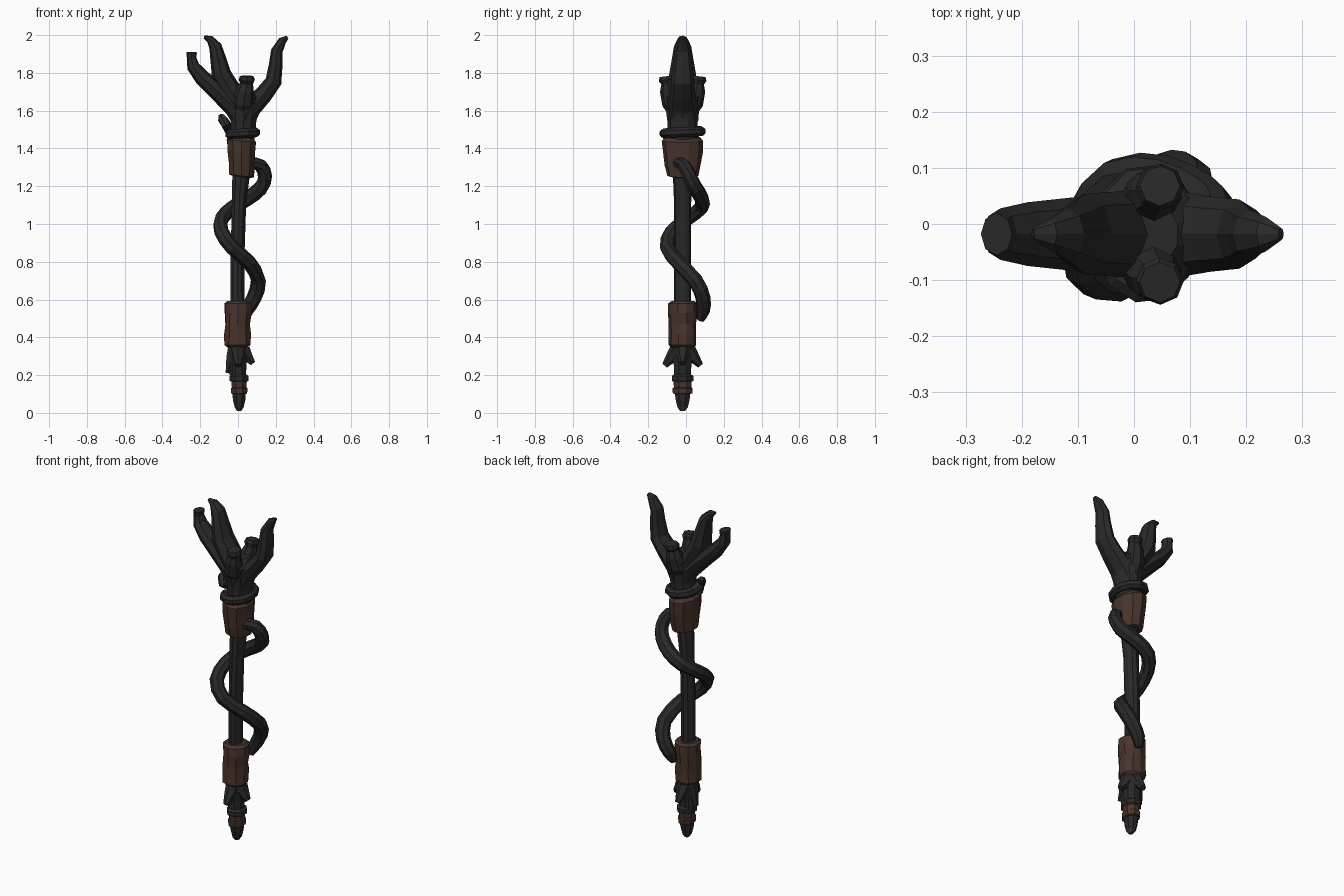
import bpy, bmesh, math, random
from mathutils import Vector

random.seed(4)


def material(name, rgb):
    m = bpy.data.materials.new(name)
    m.diffuse_color = (*rgb, 1)
    return m


BARK = material("charcoal bark", (0.022, 0.022, 0.022))
LEATHER = material("brown leather", (0.066, 0.034, 0.025))


def skin(name, rings, mats):
    """Bridge a list of equal-sized rings, cap both ends, flat shaded."""
    bm = bmesh.new()
    loops = [[bm.verts.new(p) for p in ring] for ring in rings]
    n = len(loops[0])
    for a, b in zip(loops, loops[1:]):
        for i in range(n):
            bm.faces.new((a[i], a[(i + 1) % n], b[(i + 1) % n], b[i]))
    bm.faces.new(loops[0][::-1])
    bm.faces.new(loops[-1])
    bmesh.ops.recalc_face_normals(bm, faces=bm.faces)
    me = bpy.data.meshes.new(name)
    bm.to_mesh(me)
    bm.free()
    for m in mats:
        me.materials.append(m)
    ob = bpy.data.objects.new(name, me)
    bpy.context.collection.objects.link(ob)
    return ob


def loft(name, sections, mats, sides=10, jitter=0.0, slant=0.0):
    """Horizontal oval sections (x, y, z, rx, ry)."""
    rings = []
    for x, y, z, rx, ry in sections:
        ring = []
        for i in range(sides):
            a = math.tau * (i + 0.5) / sides
            k = 1 + random.uniform(-jitter, jitter)
            ring.append(Vector((x + rx * k * math.cos(a), y + ry * k * math.sin(a),
                                z - slant * math.cos(a))))
        rings.append(ring)
    return skin(name, rings, mats)


def tube(name, path, wide=1.0, sides=8, smooth=False):
    """Tapered tube along points (x, y, z, radius); wide stretches it in y."""
    pts = [Vector(p) for p in path]
    if smooth:  # Catmull-Rom midpoints
        ext = [pts[0]] + pts + [pts[-1]]
        out = []
        for i in range(1, len(pts)):
            out += [ext[i], (9 * (ext[i] + ext[i + 1]) - ext[i - 1] - ext[i + 2]) / 16]
        pts = out + [pts[-1]]
    pos = [p.to_3d() for p in pts]
    u = Vector((0, 1, 0))
    rings = []
    for i, p in enumerate(pos):
        t = (pos[min(i + 1, len(pos) - 1)] - pos[max(i - 1, 0)]).normalized()
        u = (u - t * u.dot(t)).normalized()
        v = t.cross(u)
        r = pts[i].w
        rings.append([p + u * (math.cos(math.tau * k / sides) * r * wide)
                      + v * (math.sin(math.tau * k / sides) * r) for k in range(sides)])
    return skin(name, rings, [BARK])


Y = -0.018  # depth of the staff axis

# Shaft flaring into the neck below the prongs
loft("shaft", [(-0.002, Y, 0.20, .045, .045), (-0.003, Y, 0.40, .04, .045),
               (-0.003, Y, 0.80, .038, .045), (0.005, Y, 1.10, .04, .045),
               (0.018, Y, 1.28, .05, .052), (0.025, Y, 1.45, .066, .08),
               (0.03, Y, 1.54, .07, .08), (0.032, Y, 1.60, .08, .088),
               (0.035, Y, 1.67, .088, .10), (0.03, Y, 1.71, .05, .06)], [BARK])

# Leather wraps
loft("lower_wrap", [(-.003, Y, .345, .055, .06), (-.003, Y, .36, .073, .074),
                    (0, Y, .42, .074, .075), (-.003, Y, .47, .07, .073),
                    (0, Y, .53, .074, .075), (0, Y, .58, .072, .075),
                    (-.002, Y, .592, .058, .06)], [LEATHER], 10, .05)
loft("upper_wrap", [(.016, Y, 1.25, .052, .06), (.018, Y, 1.255, .068, .082),
                    (.019, Y, 1.31, .072, .095), (.018, Y, 1.38, .076, .106),
                    (.018, Y, 1.44, .08, .11), (.02, Y, 1.46, .066, .09)],
     [LEATHER], 10, .03, .008)

# Pointed foot with bark and leather bands, coloured by height
foot = loft("foot", [(.006, Y, 0.01, .012, .014), (.006, Y, .03, .026, .03),
                     (.006, Y, .07, .036, .04), (.006, Y, .10, .038, .044),
                     (.006, Y, .103, .046, .056), (.006, Y, .13, .048, .058),
                     (.006, Y, .135, .042, .05), (.006, Y, .165, .044, .052),
                     (.006, Y, .17, .054, .062), (.006, Y, .195, .054, .062),
                     (.004, Y, .205, .042, .048), (.002, Y, .25, .046, .05),
                     (0, Y, .33, .052, .068), (0, Y, .355, .05, .06)],
            [BARK, LEATHER], 8)
for f in foot.data.polygons:
    z = f.center.z
    f.material_index = int(z < .035 or .1 < z < .168)

# Downturned root stubs above the foot
for sx, sy, ex, ey, ez in [(0, .03, 0, .095, .25), (0, -.03, 0, -.095, .25),
                           (.03, 0, .08, 0, .262), (-.02, 0, -.052, 0, .21)]:
    tube("root_stub", [(sx, Y + sy, .335, .04), ((sx + ex) / 2, Y + (sy + ey) / 2, .29, .03),
                       (ex, Y + ey, ez, .016)], sides=6)

# Crown prongs
tube("right_prong", [(.03, Y, 1.55, .06), (.07, Y, 1.62, .056), (.135, Y, 1.685, .048),
                     (.188, Y, 1.755, .044), (.2, Y, 1.845, .036), (.205, Y, 1.915, .031),
                     (.235, Y, 1.97, .022), (.262, Y, 1.99, .008)], 1.4)
tube("middle_prong", [(.02, Y, 1.6, .06), (-.035, Y, 1.7, .056), (-.088, Y, 1.79, .053),
                      (-.105, Y, 1.875, .042), (-.12, Y, 1.94, .034),
                      (-.15, Y, 1.98, .02), (-.18, Y, 1.99, .008)], 1.35)
tube("left_prong", [(.03, Y, 1.54, .055), (-.02, Y, 1.62, .055), (-.115, Y, 1.708, .048),
                    (-.19, Y, 1.775, .042), (-.238, Y, 1.835, .034),
                    (-.246, Y, 1.88, .025), (-.245, Y, 1.91, .028)], 1.35)

# Cut stubs at front and back of the crown
for s in (1, -1):
    tube("crown_stub", [(.025, Y, 1.56, .05), (.03, Y + s * .055, 1.65, .058),
                        (.038, Y + s * .075, 1.71, .046), (.045, Y + s * .078, 1.745, .035),
                        (.046, Y + s * .084, 1.765, .043), (.046, Y + s * .086, 1.782, .036)])

# Vine winding around the shaft
tube("vine", [(.03, .075, .49, .02), (.045, .09, .54, .036), (.085, .09, .61, .04),
              (.108, .05, .70, .041), (.06, -.04, .795, .039), (-.03, -.10, .875, .039),
              (-.088, -.075, .96, .039), (-.085, .01, 1.03, .038), (-.03, .08, 1.085, .039),
              (.05, .083, 1.135, .04), (.12, .05, 1.19, .04), (.143, .02, 1.25, .038),
              (.12, -.01, 1.31, .036), (.06, -.045, 1.325, .03)], smooth=True)

# Vine loop around the neck, ending in a raised tail on the left
loop = []
for i in range(13):
    a = math.radians(200 + i * 30)
    loop.append((.022 + .072 * math.cos(a), Y + .1 * math.sin(a), 1.475 + .002 * i, .026))
loop += [(-.065, Y - .03, 1.53, .027), (-.085, Y - .01, 1.56, .024), (-.09, Y, 1.575, .014)]
tube("neck_vine", loop[:12] + loop[13:], sides=7)
